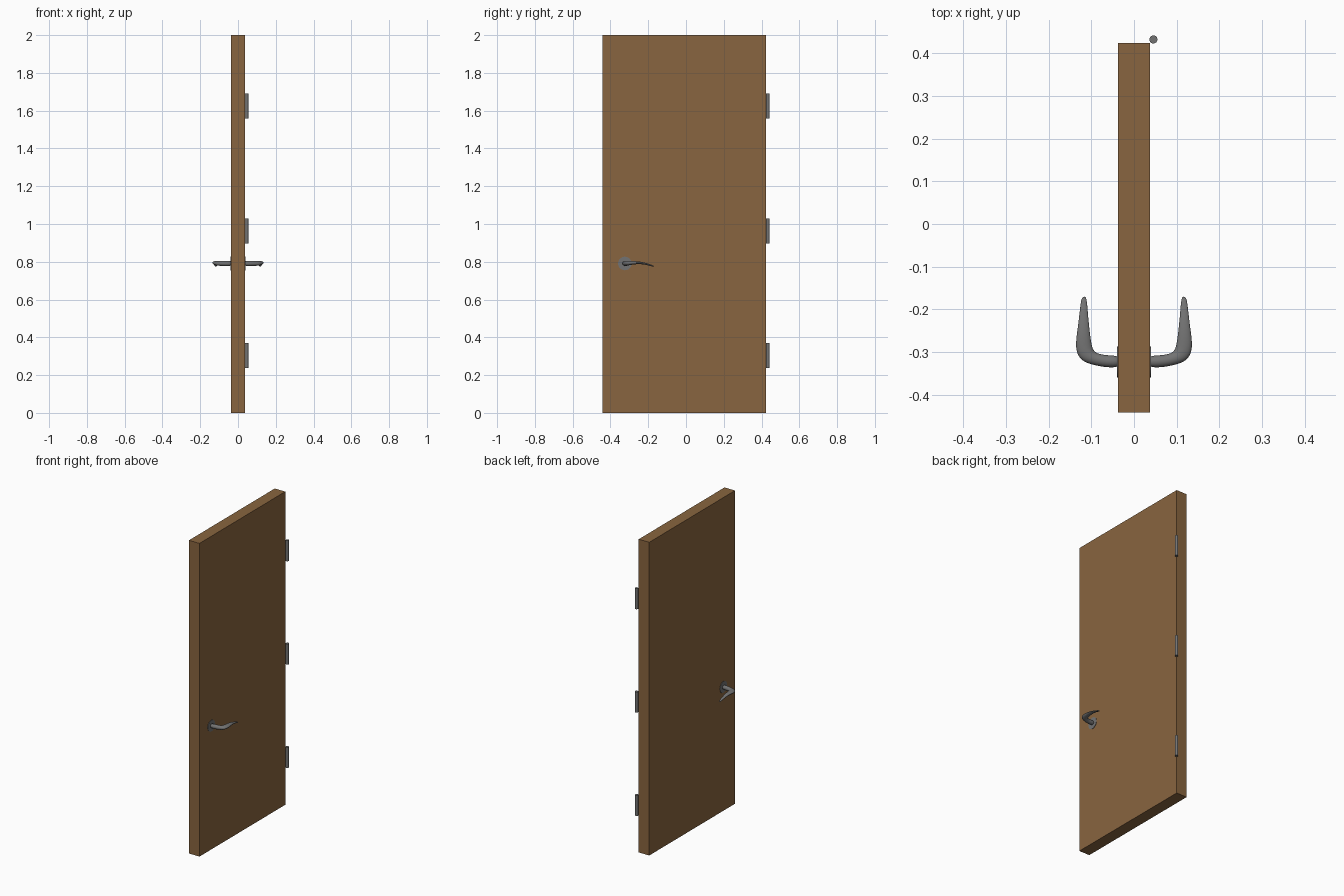
import bpy, bmesh, math
from mathutils import Vector

if "Cube" in bpy.data.objects:
    bpy.data.objects.remove(bpy.data.objects["Cube"])


def material(name, color):
    m = bpy.data.materials.new(name)
    m.diffuse_color = color
    m.use_nodes = True
    m.node_tree.nodes["Principled BSDF"].inputs["Base Color"].default_value = m.diffuse_color
    return m


wood = material("wood", (0.25, 0.13, 0.05, 1))
metal = material("metal", (0.17, 0.17, 0.17, 1))


def cylinder(name, loc, radius, depth, rot=(0, 0, 0), verts=32):
    bpy.ops.mesh.primitive_cylinder_add(vertices=verts, radius=radius, depth=depth,
                                        location=loc, rotation=rot)
    ob = bpy.context.object
    ob.name = name
    ob.data.materials.append(metal)
    bpy.ops.object.shade_smooth_by_angle()
    return ob


# Door slab
bpy.ops.mesh.primitive_cube_add(size=1, location=(0, -0.009, 1))
door = bpy.context.object
door.name = "door_slab"
door.scale = (0.074, 0.866, 2)
door.data.materials.append(wood)

# Hinge barrels
for i, z in enumerate((0.304, 0.964, 1.624)):
    cylinder(f"hinge_{i + 1}", (0.0455, 0.4328, z), 0.0095, 0.132, verts=24)

# Lever sections: inner edge x, y, outer edge x, y, centre z, half height
SECTIONS = [
    (0.030, -0.308, 0.030, -0.337, 0.791, 0.014),
    (0.066, -0.308, 0.066, -0.337, 0.791, 0.014),
    (0.084, -0.304, 0.100, -0.330, 0.791, 0.013),
    (0.094, -0.298, 0.127, -0.320, 0.792, 0.012),
    (0.099, -0.286, 0.139, -0.291, 0.794, 0.010),
    (0.104, -0.250, 0.133, -0.250, 0.796, 0.007),
    (0.108, -0.210, 0.128, -0.210, 0.789, 0.005),
    (0.110, -0.182, 0.125, -0.182, 0.780, 0.004),
    (0.113, -0.170, 0.121, -0.170, 0.776, 0.003),
]
SIDES = 16


def lever(name, side):
    bm = bmesh.new()
    rings = []
    for ax, ay, bx, by, z, h in SECTIONS:
        a, b = Vector((side * ax, ay, z)), Vector((side * bx, by, z))
        mid, half = (a + b) / 2, (b - a) / 2
        angles = [2 * math.pi * k / SIDES for k in range(SIDES)]
        rings.append([bm.verts.new(mid + half * math.cos(t) + Vector((0, 0, h * math.sin(t))))
                      for t in angles])
    for r, s in zip(rings, rings[1:]):
        for k in range(SIDES):
            n = (k + 1) % SIDES
            bm.faces.new((r[k], r[n], s[n], s[k]))
    bm.faces.new(rings[0])
    bm.faces.new(rings[-1])
    bmesh.ops.recalc_face_normals(bm, faces=bm.faces)
    me = bpy.data.meshes.new(name)
    bm.to_mesh(me)
    bm.free()
    me.materials.append(metal)
    me.shade_smooth()
    ob = bpy.data.objects.new(name, me)
    bpy.context.collection.objects.link(ob)
    sub = ob.modifiers.new("smooth", "SUBSURF")
    sub.levels = sub.render_levels = 2


# Handle and round plate on each face of the door
for label, side in (("right", 1), ("left", -1)):
    cylinder(f"handle_plate_{label}", (side * 0.0375, -0.3235, 0.791), 0.036, 0.004,
             rot=(0, math.pi / 2, 0))
    lever(f"handle_lever_{label}", side)
